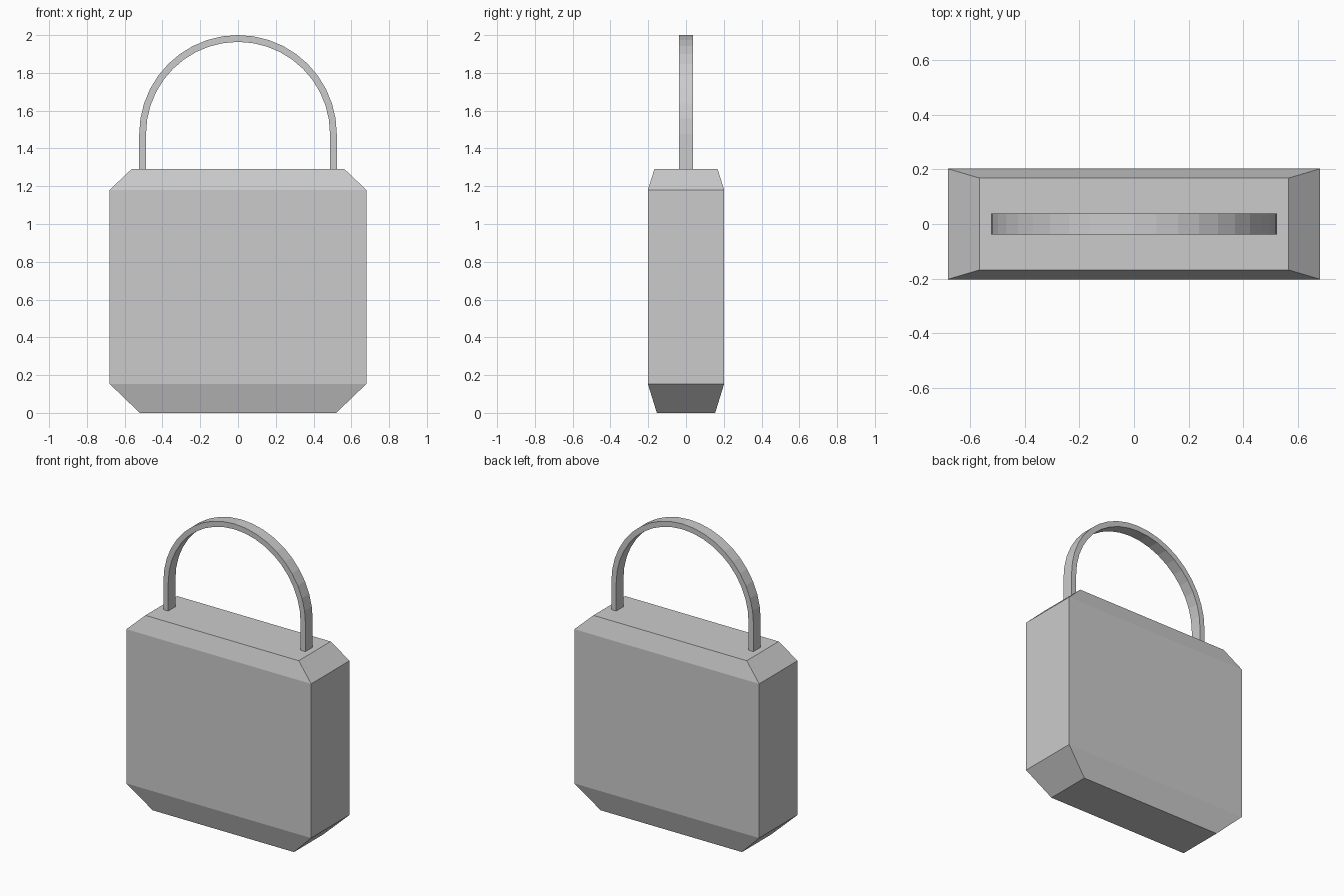
import bpy, bmesh, math

if "Cube" in bpy.data.objects:
    bpy.data.objects.remove(bpy.data.objects["Cube"])


def loft(name, rings, closed_ends=True):
    """Skin a series of four-cornered rings into one solid with flat faces."""
    bm = bmesh.new()
    loops = [[bm.verts.new(p) for p in ring] for ring in rings]
    for a, b in zip(loops, loops[1:]):
        for i in range(4):
            j = (i + 1) % 4
            bm.faces.new((a[i], a[j], b[j], b[i]))
    if closed_ends:
        bm.faces.new(loops[0][::-1])
        bm.faces.new(loops[-1])
    bmesh.ops.recalc_face_normals(bm, faces=bm.faces)
    mesh = bpy.data.meshes.new(name)
    bm.to_mesh(mesh)
    bm.free()
    obj = bpy.data.objects.new(name, mesh)
    bpy.context.collection.objects.link(obj)
    return obj


# Body: box with tapered top and bottom, (height, scale of the full section)
HALF_X, HALF_Y = 0.68, 0.202
levels = [(0.0, 0.765), (0.154, 1.0), (1.18, 1.0), (1.29, 0.83)]
corners = [(-1, -1), (1, -1), (1, 1), (-1, 1)]
loft("padlock_body", [[(sx * HALF_X * s, sy * HALF_Y * s, z) for sx, sy in corners]
                      for z, s in levels])

# Shackle: flat bar, two straight legs joined by a half circle of 20 segments
OUTER, INNER, HALF_W, SEGMENTS = 0.523, 0.487, 0.038, 20
CENTRE_Z, LEG_BOTTOM = 2.0 - OUTER, 1.28


def bar_ring(angle, z0):
    c, s = math.cos(angle), math.sin(angle)
    return [(r * c, y, z0 + r * s) for r, y in
            ((OUTER, -HALF_W), (OUTER, HALF_W), (INNER, HALF_W), (INNER, -HALF_W))]


path = [bar_ring(0, LEG_BOTTOM)]
path += [bar_ring(math.pi * i / SEGMENTS, CENTRE_Z) for i in range(SEGMENTS + 1)]
path.append(bar_ring(math.pi, LEG_BOTTOM))
loft("shackle", path)
